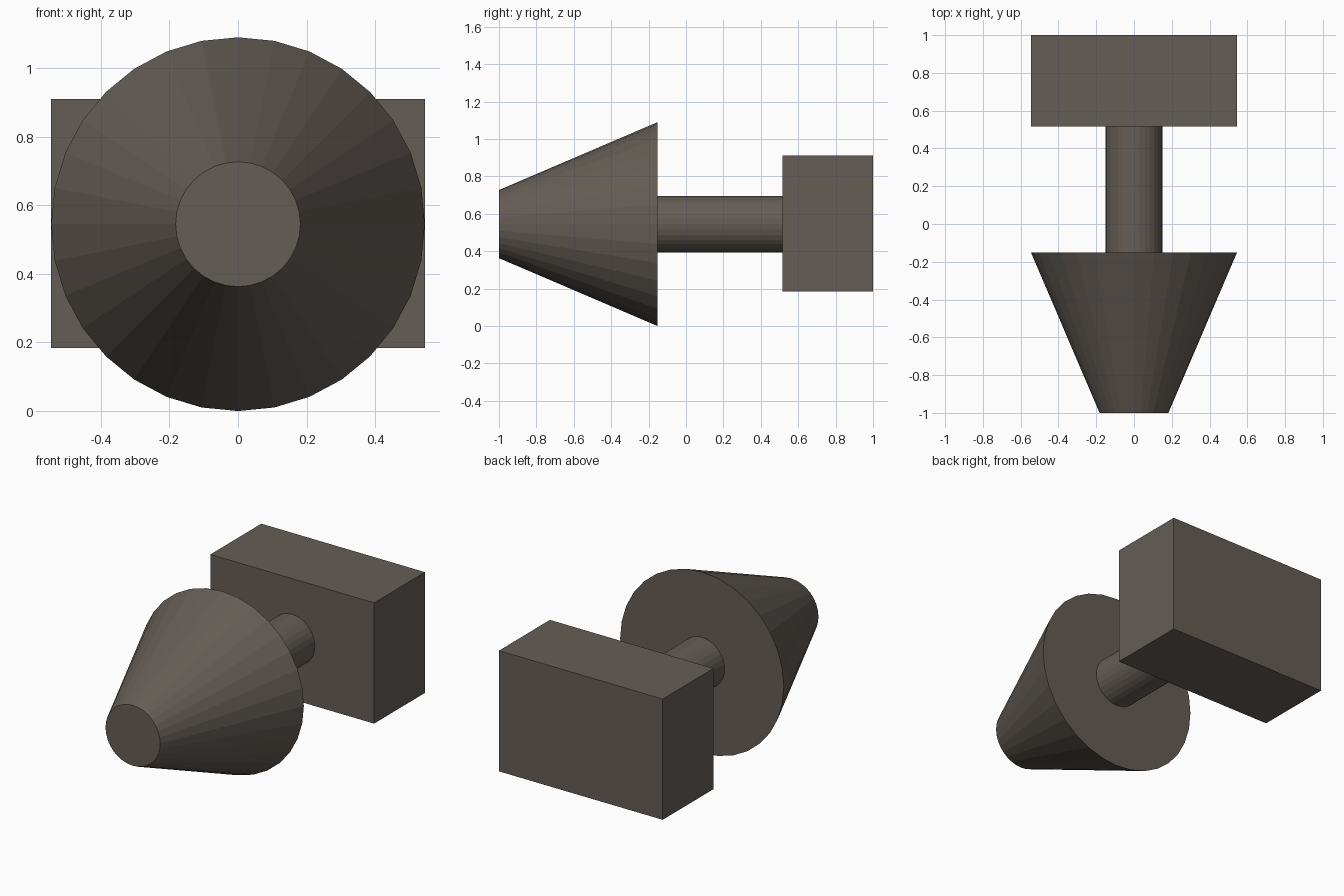
import bpy
from math import pi

if "Cube" in bpy.data.objects:
    bpy.data.objects.remove(bpy.data.objects["Cube"])

AXIS_Z = 0.545   # height of the shared centre line
SIDES = 32

mat = bpy.data.materials.new("dark_taupe")
mat.diffuse_color = (0.13, 0.11, 0.093, 1)
mat.use_nodes = True
mat.node_tree.nodes["Principled BSDF"].inputs["Base Color"].default_value = mat.diffuse_color


def finish(name):
    obj = bpy.context.object
    obj.name = name
    obj.data.materials.append(mat)
    return obj


def round_part(name, y_front, y_back, r_front, r_back):
    """Faceted frustum along y between two stations."""
    bpy.ops.mesh.primitive_cone_add(
        vertices=SIDES, radius1=r_back, radius2=r_front,
        depth=y_back - y_front,
        location=(0, (y_front + y_back) / 2, AXIS_Z),
        rotation=(pi / 2, 0, 0))
    return finish(name)


# Tapered head, wide end facing the shaft
round_part("tapered_head", -1.0, -0.152, 0.182, 0.545)

# Thin connecting shaft
round_part("shaft", -0.152, 0.516, 0.151, 0.151)

# Rectangular block at the back
bpy.ops.mesh.primitive_cube_add(size=1, location=(0, 0.758, AXIS_Z + 0.002))
block = finish("rear_block")
block.scale = (1.09, 0.484, 0.727)
